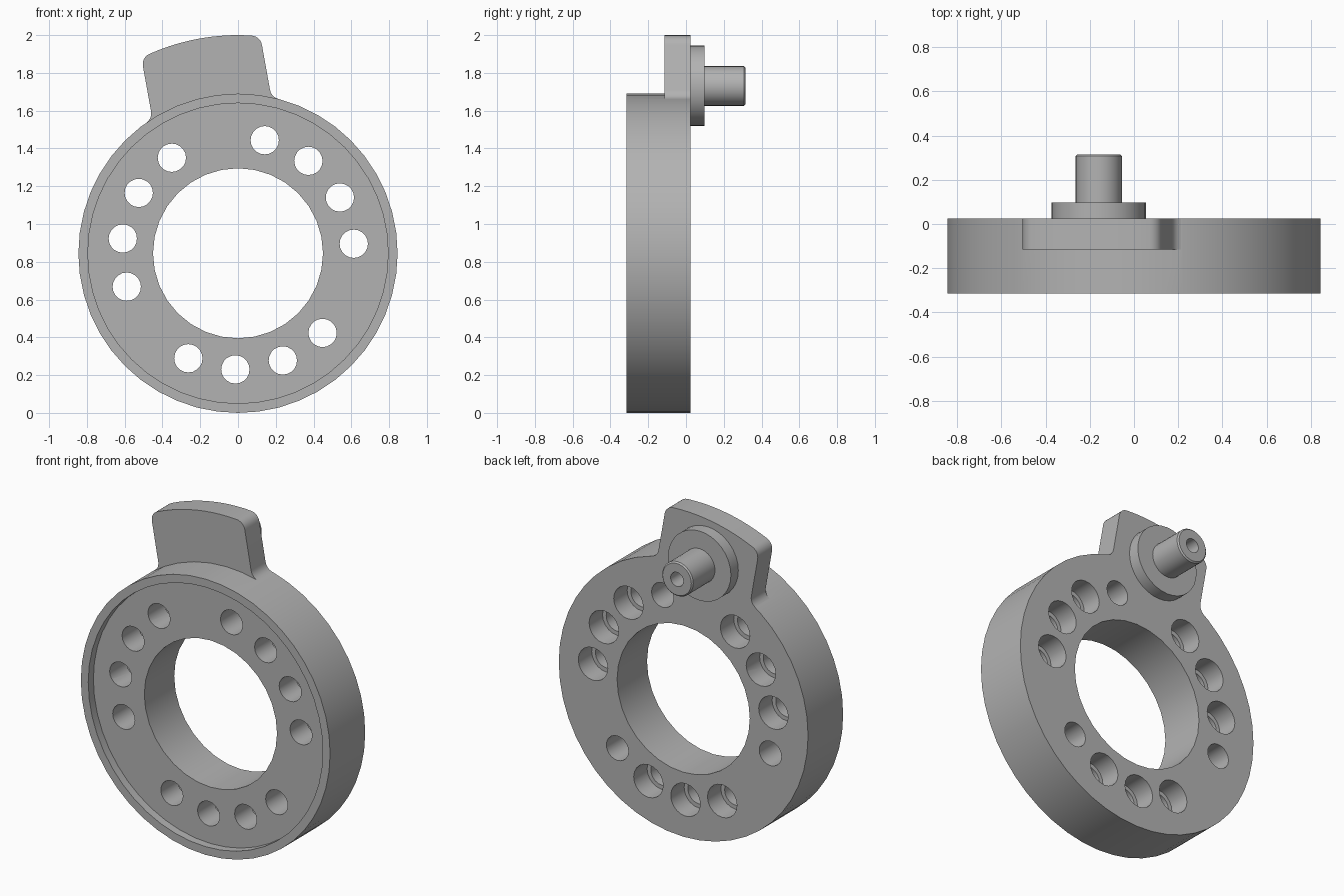
import bpy, bmesh
from math import sin, cos, atan2, sqrt, radians, pi
from mathutils import Matrix, Vector

if "Cube" in bpy.data.objects:
    bpy.data.objects.remove(bpy.data.objects["Cube"])

CZ = 0.845                  # ring centre height
R = 0.845                   # ring outer radius
FRONT, BACK = -0.315, 0.025
TILT = radians(10.2)        # lean of the tab

grey = bpy.data.materials.new("plain grey")
grey.use_nodes = True
grey.diffuse_color = (0.45, 0.45, 0.45, 1)
grey.node_tree.nodes["Principled BSDF"].inputs["Base Color"].default_value = (0.45, 0.45, 0.45, 1)


def add_object(name, bm):
    bmesh.ops.recalc_face_normals(bm, faces=bm.faces)
    mesh = bpy.data.meshes.new(name)
    bm.to_mesh(mesh)
    bm.free()
    mesh.materials.append(grey)
    obj = bpy.data.objects.new(name, mesh)
    bpy.context.collection.objects.link(obj)
    return obj


def turned(name, profile, x, z, sides):
    """Solid turned about an axis along y; profile holds (radius, y)."""
    bm = bmesh.new()
    verts = [bm.verts.new((r, y, 0)) for r, y in profile]
    edges = [bm.edges.new(pair) for pair in zip(verts, verts[1:])]
    bmesh.ops.spin(bm, geom=verts + edges, cent=(0, 0, 0), axis=(0, 1, 0),
                   angle=2 * pi, steps=sides)
    bmesh.ops.remove_doubles(bm, verts=bm.verts, dist=1e-4)
    bmesh.ops.dissolve_limit(bm, angle_limit=0.01, verts=bm.verts, edges=bm.edges)
    bm.transform(Matrix.Translation((x, 0, z)))
    return add_object(name, bm)


def boolean(target, tool, operation):
    mod = target.modifiers.new(operation, 'BOOLEAN')
    mod.operation = operation
    mod.solver = 'EXACT'
    mod.object = tool
    bpy.context.view_layer.objects.active = target
    bpy.ops.object.modifier_apply(modifier=mod.name)
    bpy.data.objects.remove(tool)


def arc(cx, cy, r, a0, a1, n=6):
    return [(cx + r * cos(a0 + (a1 - a0) * i / n), cy + r * sin(a0 + (a1 - a0) * i / n))
            for i in range(n + 1)]


# Ring body with a shallow recess in the front
body = turned("ring_body", [(0, FRONT + 0.05), (0.795, FRONT + 0.05), (0.795, FRONT),
                            (R, FRONT), (R, BACK), (0, BACK)], 0, CZ, 48)

# Tab outline: half of it, from the root fillet over the rounded corner to the top
half, top, rad = 0.32, 2 - CZ, 0.06
fu = half + rad
fv = sqrt((R + rad) ** 2 - fu ** 2)
cu = half - rad
cv = sqrt((top - rad) ** 2 - cu ** 2)
tip = atan2(cv, cu)
side = [(0.3, 0.75)]
side += arc(fu, fv, rad, atan2(fv, fu) + pi, pi)[::1]
side += arc(cu, cv, rad, 0, tip)
side += arc(0, 0, top, tip, pi / 2, 5)[1:]
outline = side + [(-u, v) for u, v in side[-2::-1]]

bm = bmesh.new()
face = bm.faces.new([bm.verts.new((u * cos(TILT) - v * sin(TILT), BACK,
                                   CZ + u * sin(TILT) + v * cos(TILT))) for u, v in outline])
grown = bmesh.ops.extrude_face_region(bm, geom=[face])
bmesh.ops.translate(bm, vec=Vector((0, -0.14, 0)),
                    verts=[g for g in grown["geom"] if isinstance(g, bmesh.types.BMVert)])
boolean(body, add_object("tab", bm), 'UNION')

# Central bore
boolean(body, turned("bore", [(0, -1), (0.45, -1), (0.45, 1), (0, 1)], 0, CZ, 32), 'DIFFERENCE')

# Three groups of four bolt holes; the first of each group is plain, the rest counterbored
for group in range(3):
    for i in range(4):
        a = radians(76.7 - 120 * group - 24 * i)
        profile = [(0, -1), (0.075, -1), (0.075, 1), (0, 1)]
        if i:
            step = BACK - 0.13
            profile = [(0, -1), (0.075, -1), (0.075, step), (0.1, step), (0.1, 1), (0, 1)]
        boolean(body, turned("hole", profile, 0.615 * cos(a), CZ + 0.615 * sin(a), 20),
                'DIFFERENCE')

# Pivot pin with a round flange and a blind hole in its end
pin = turned("pivot_pin", [(0, BACK - 0.005), (0.213, BACK - 0.005), (0.213, 0.097),
                           (0.105, 0.097), (0.105, 0.307), (0.097, 0.315),
                           (0.043, 0.315), (0.043, 0.16), (0, 0.16)],
             -0.9 * sin(TILT), CZ + 0.9 * cos(TILT), 32)

# Smooth shading with sharp edges kept
for obj in (body, pin):
    bpy.ops.object.select_all(action='DESELECT')
    obj.select_set(True)
    bpy.context.view_layer.objects.active = obj
    bpy.ops.object.shade_smooth_by_angle(angle=radians(30))
